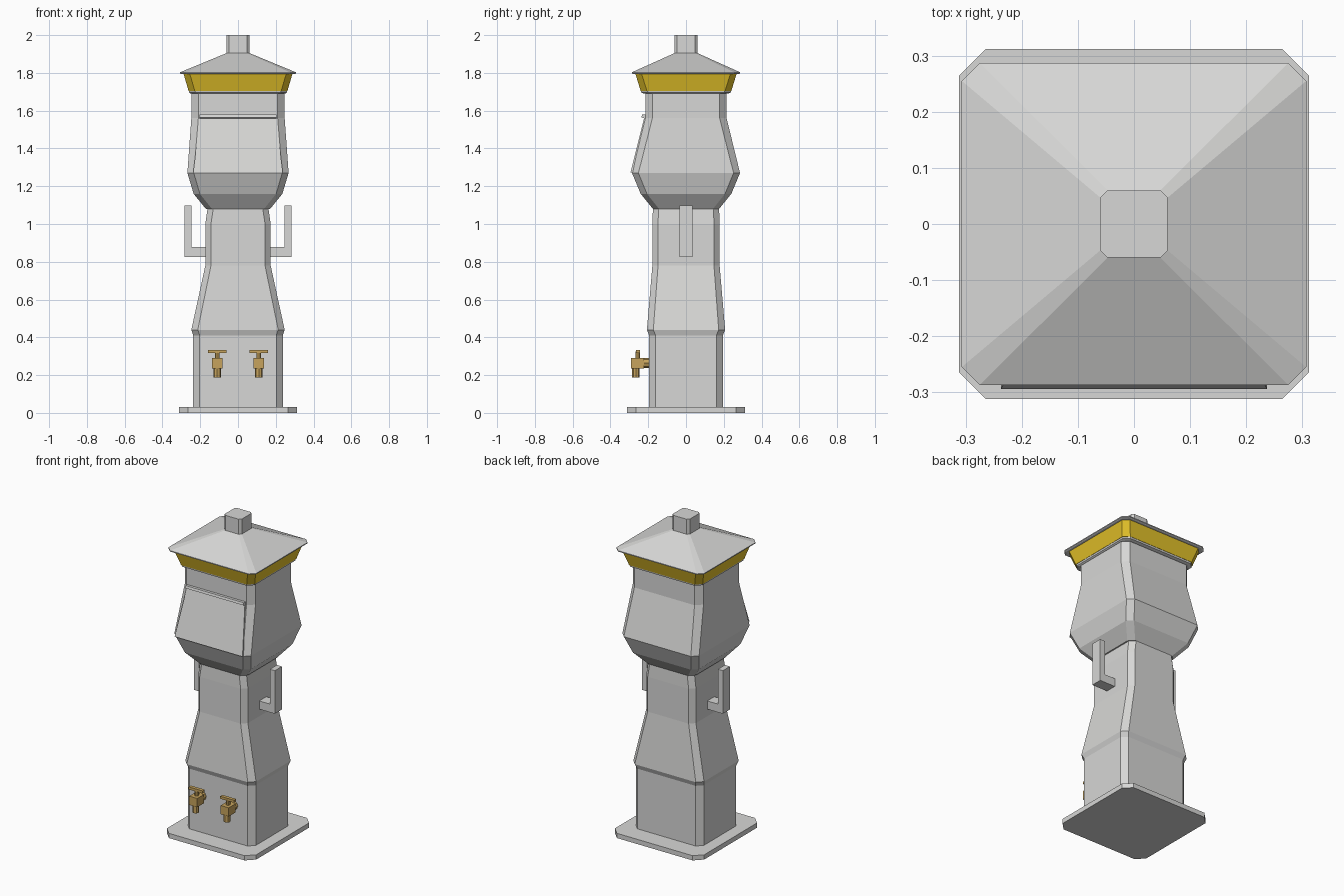
import bpy, bmesh
from mathutils import Matrix

cube = bpy.data.objects.get("Cube")
if cube:
    bpy.data.objects.remove(cube)


def material(name, rgb):
    m = bpy.data.materials.new(name)
    m.use_nodes = True
    m.diffuse_color = (*rgb, 1)
    m.node_tree.nodes["Principled BSDF"].inputs["Base Color"].default_value = (*rgb, 1)
    return m


GREY = material("pale grey metal", (0.68, 0.68, 0.67))
GOLD = material("yellow paint", (0.86, 0.60, 0.025))
BRASS = material("brass", (0.57, 0.37, 0.11))


def finish(name, bm, mat):
    bmesh.ops.recalc_face_normals(bm, faces=bm.faces)
    mesh = bpy.data.meshes.new(name)
    bm.to_mesh(mesh)
    bm.free()
    mesh.materials.append(mat)
    obj = bpy.data.objects.new(name, mesh)
    bpy.context.collection.objects.link(obj)
    return obj


def loft(name, sections, mat):
    """Stack chamfered rectangles given as (z, half width, half depth, chamfer)."""
    bm = bmesh.new()
    rings = []
    for z, w, d, c in sections:
        pts = [(w, c - d), (w, d - c), (w - c, d), (c - w, d),
               (-w, d - c), (-w, c - d), (c - w, -d), (w - c, -d)]
        rings.append([bm.verts.new((x, y, z)) for x, y in pts])
    for low, high in zip(rings, rings[1:]):
        for i in range(8):
            j = (i + 1) % 8
            bm.faces.new((low[i], low[j], high[j], high[i]))
    bm.faces.new(rings[0])
    bm.faces.new(rings[-1])
    return finish(name, bm, mat)


def extrude_x(name, profile, low_half, high_half, z_split, mat):
    """Extrude a (y, z) profile across x, wider below z_split."""
    bm = bmesh.new()
    sides = []
    for s in (-1, 1):
        sides.append([bm.verts.new((s * (low_half if z < z_split else high_half), y, z))
                      for y, z in profile])
    n = len(profile)
    for i in range(n):
        j = (i + 1) % n
        bm.faces.new((sides[0][i], sides[0][j], sides[1][j], sides[1][i]))
    bm.faces.new(sides[0])
    bm.faces.new(sides[1])
    return finish(name, bm, mat)


def add_box(bm, x, y, z):
    """Box from (min, max) ranges."""
    mid = [(a + b) / 2 for a, b in (x, y, z)]
    size = [b - a for a, b in (x, y, z)]
    bmesh.ops.create_cube(bm, size=1, matrix=Matrix.Translation(mid) @ Matrix.Diagonal((*size, 1)))


def add_rod(bm, centre, radius, length, along_y=False):
    turn = Matrix.Rotation(1.5708, 4, "X") if along_y else Matrix.Identity(4)
    bmesh.ops.create_cone(bm, cap_ends=True, segments=8, radius1=radius, radius2=radius,
                          depth=length, matrix=Matrix.Translation(centre) @ turn)


# Plinth, waisted column and swelling head
loft("base_plate", [(0, .312, .312, .048), (.03, .312, .312, .048)], GREY)
loft("column", [(.03, .237, .195, .034), (.41, .237, .195, .034), (.44, .247, .207, .034),
                (.78, .173, .178, .03), (1.0, .173, .178, .03), (1.09, .16, .175, .03)], GREY)
loft("head", [(1.08, .17, .175, .032), (1.16, .235, .24, .033), (1.27, .268, .286, .034),
              (1.56, .247, .215, .037), (1.70, .247, .215, .037)], GREY)

# Collar, painted band, roof and cap
loft("collar", [(1.69, .25, .222, .033), (1.695, .258, .236, .033), (1.705, .26, .238, .033)], GREY)
loft("painted_band", [(1.705, .262, .24, .033), (1.795, .288, .268, .033)], GOLD)
loft("roof", [(1.793, .3, .28, .032), (1.797, .307, .287, .032), (1.803, .307, .287, .032),
              (1.905, .06, .06, .013)], GREY)
loft("roof_cap", [(1.90, .06, .06, .013), (2.0, .06, .06, .013)], GREY)

# Front hatch with its lip
extrude_x("front_hatch", [(-.28, 1.272), (-.294, 1.272), (-.222, 1.56), (-.21, 1.56)],
          .237, .203, 1.4, GREY)
extrude_x("hatch_lip", [(-.21, 1.555), (-.223, 1.56), (-.236, 1.565), (-.232, 1.58), (-.21, 1.58)],
          .203, .203, 1.4, GREY)

# Side hooks and front taps
for side, s in (("right", -1), ("left", 1)):
    bm = bmesh.new()
    outline = [(.15, .825), (.282, .825), (.282, 1.097), (.247, 1.097), (.247, .877), (.15, .877)]
    face = bm.faces.new([bm.verts.new((s * x, -.035, z)) for x, z in outline])
    out = bmesh.ops.extrude_face_region(bm, geom=[face])
    moved = [v for v in out["geom"] if isinstance(v, bmesh.types.BMVert)]
    bmesh.ops.translate(bm, verts=moved, vec=(0, .07, 0))
    finish(side + "_hook", bm, GREY)

    cx = s * .11
    bm = bmesh.new()
    add_rod(bm, (cx, -.2, .264), .026, .05, True)
    add_box(bm, (cx - .028, cx + .028), (-.29, -.222), (.235, .29))
    add_rod(bm, (cx, -.265, .213), .02, .05)
    add_rod(bm, (cx, -.255, .305), .012, .04)
    add_box(bm, (cx - .048, cx + .048), (-.266, -.244), (.318, .334))
    finish(side + "_tap", bm, BRASS)
